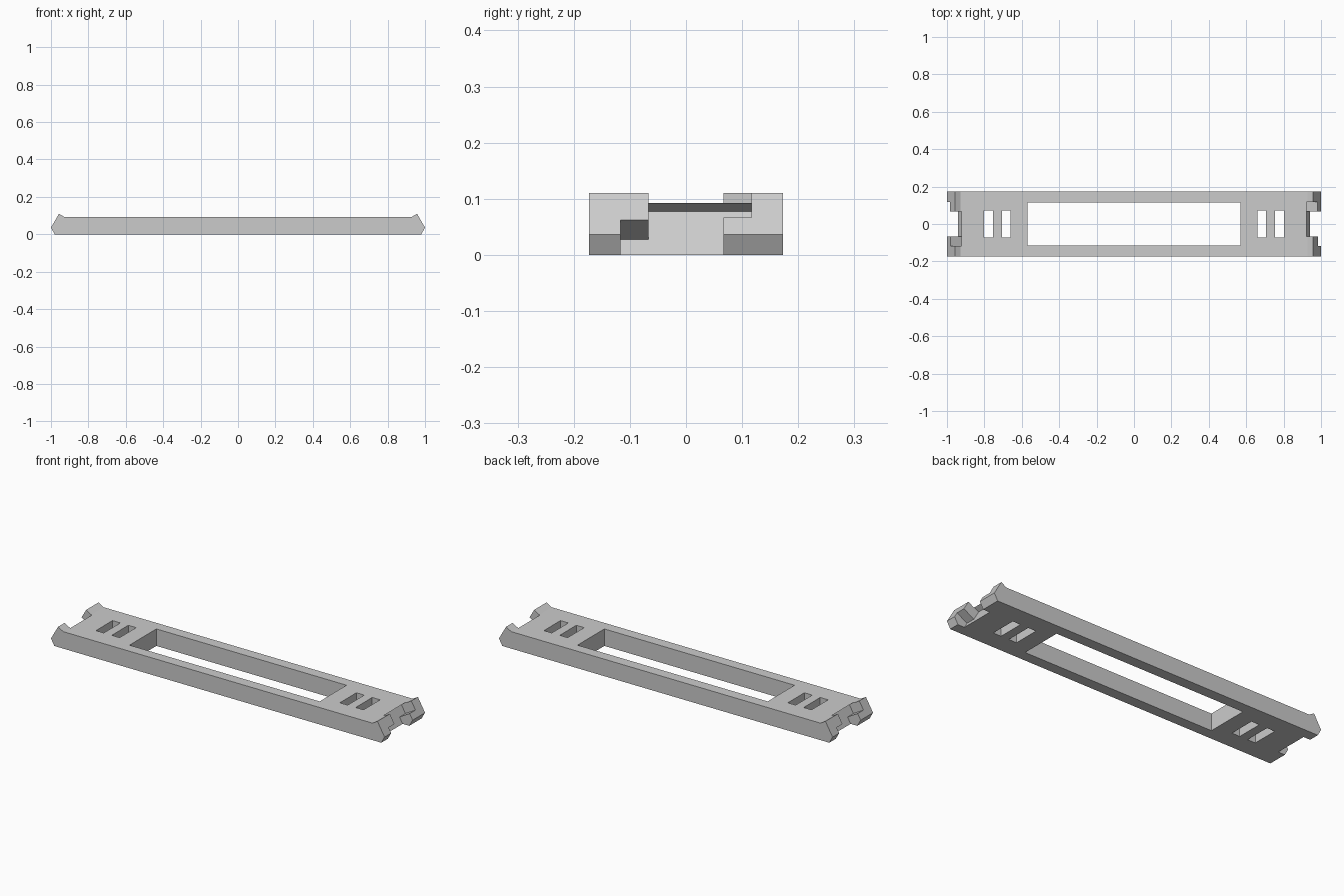
import bpy, bmesh

old = bpy.data.objects.get("Cube")
if old:
    bpy.data.objects.remove(old)

grey = bpy.data.materials.new("plain grey")
grey.use_nodes = True
colour = (0.6, 0.6, 0.6, 1)
grey.diffuse_color = colour
grey.node_tree.nodes["Principled BSDF"].inputs["Base Color"].default_value = colour


def prism(name, profile, y0, y1, turn=1):
    """Extrude an x-z profile along y; turn=-1 rotates it half a turn about z."""
    bm = bmesh.new()
    face = bm.faces.new([bm.verts.new((turn * x, turn * y0, z)) for x, z in profile])
    ext = bmesh.ops.extrude_face_region(bm, geom=[face])
    moved = [v for v in ext["geom"] if isinstance(v, bmesh.types.BMVert)]
    bmesh.ops.translate(bm, verts=moved, vec=(0, turn * (y1 - y0), 0))
    bmesh.ops.recalc_face_normals(bm, faces=bm.faces)
    mesh = bpy.data.meshes.new(name)
    bm.to_mesh(mesh)
    bm.free()
    mesh.materials.append(grey)
    obj = bpy.data.objects.new(name, mesh)
    bpy.context.collection.objects.link(obj)
    return obj


def box(x0, x1):
    return [(x0, -0.05), (x1, -0.05), (x1, 0.2), (x0, 0.2)]


# Long bar with raised, pointed ends
half = [(0.98, 0), (1, 0.036), (0.957, 0.11), (0.927, 0.092)]
link_bar = prism("link_bar", half + [(-x, z) for x, z in reversed(half)], -0.173, 0.173)

# Cutter profiles for the interlocking ends
foot, throat, lip = (0.9515, -0.02), (0.8956, 0.077), (0.9734, 0.122)
notch = [foot, throat, lip, (1.1, 0.122), (1.1, -0.02)]
above_tab = [(0.9215, 0.032), throat, lip, (1.0686, 0.122), (1.0686, 0.117)]
socket = [foot, (0.9244, 0.027), (1.0716, 0.112), (1.1, -0.02)]

cutters = [prism("window_cutter", box(-0.57, 0.57), -0.115, 0.115)]
for turn in (1, -1):
    cutters += [
        prism("notch_cutter", notch, -0.067, 0.067, turn),
        prism("tab_cutter", above_tab, 0.066, 0.117, turn),
        prism("socket_cutter", socket, -0.117, -0.066, turn),
        prism("inner_slot_cutter", box(0.66, 0.707), -0.071, 0.071, turn),
        prism("outer_slot_cutter", box(0.755, 0.802), -0.071, 0.071, turn),
    ]

# Carve the openings, then remove the helpers
for cutter in cutters:
    cutter.hide_render = True
    mod = link_bar.modifiers.new("cut", "BOOLEAN")
    mod.operation = "DIFFERENCE"
    mod.solver = "EXACT"
    mod.object = cutter
bpy.context.view_layer.objects.active = link_bar
for mod in list(link_bar.modifiers):
    bpy.ops.object.modifier_apply(modifier=mod.name)
for cutter in cutters:
    bpy.data.objects.remove(cutter)
